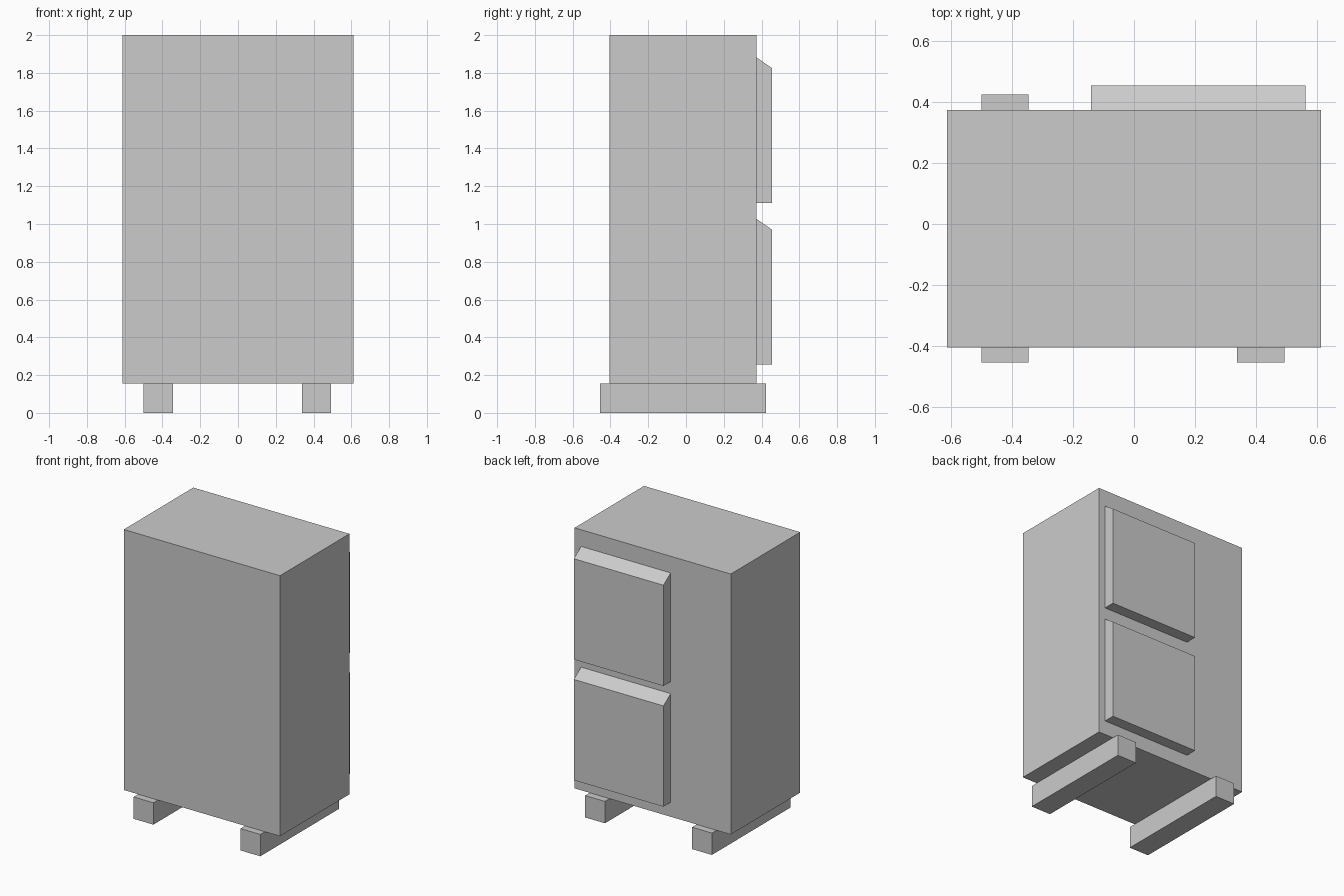
import bpy, bmesh

if "Cube" in bpy.data.objects:
    bpy.data.objects.remove(bpy.data.objects["Cube"])


def prism(name, profile, x0, x1):
    """Extrude a (y, z) side profile from x0 to x1."""
    bm = bmesh.new()
    face = bm.faces.new([bm.verts.new((x0, y, z)) for y, z in profile])
    ext = bmesh.ops.extrude_face_region(bm, geom=[face])
    verts = [v for v in ext["geom"] if isinstance(v, bmesh.types.BMVert)]
    bmesh.ops.translate(bm, verts=verts, vec=(x1 - x0, 0, 0))
    bmesh.ops.recalc_face_normals(bm, faces=bm.faces)
    mesh = bpy.data.meshes.new(name)
    bm.to_mesh(mesh)
    bm.free()
    obj = bpy.data.objects.new(name, mesh)
    bpy.context.collection.objects.link(obj)
    return obj


def box(name, x0, x1, y0, y1, z0, z1):
    return prism(name, [(y0, z0), (y1, z0), (y1, z1), (y0, z1)], x0, x1)


BACK = 0.373    # rear face of the cabinet
OUTER = 0.454   # outer face of the hoods
BASE = 0.155    # underside of the cabinet

# Cabinet body
box("cabinet_body", -0.612, 0.612, -0.404, BACK, BASE, 2.0)

# Two skids running front to back under the cabinet
for side, x0, x1 in (("left", -0.5, -0.345), ("right", 0.338, 0.493)):
    box(side + "_skid", x0, x1, -0.454, 0.424, 0.0, BASE)

# Two rear vent hoods with sloped tops
for level, bottom, top in (("lower", 0.257, 1.027), ("upper", 1.112, 1.882)):
    prism(level + "_rear_hood",
          [(BACK, bottom), (OUTER, bottom), (OUTER, top - 0.056), (BACK, top)],
          -0.141, 0.561)
